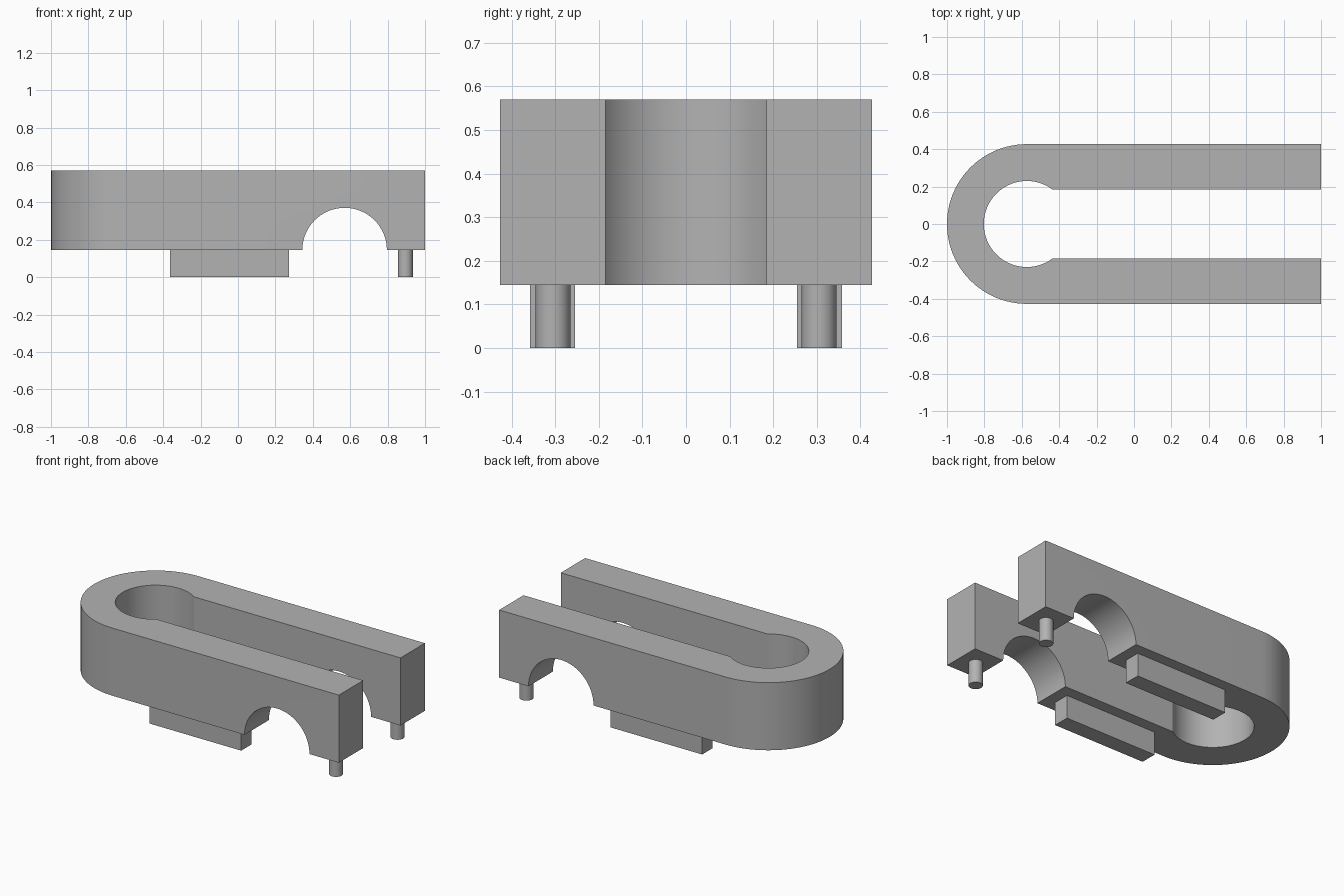
import bpy
import bmesh
from math import asin, cos, sin, pi, radians

cube = bpy.data.objects.get("Cube")
if cube:
    bpy.data.objects.remove(cube, do_unlink=True)

BOTTOM, TOP = 0.145, 0.57
END_X, OUTER_R, INNER_R, SLOT = -0.573, 0.427, 0.23, 0.185

grey = bpy.data.materials.new("plain_grey")
grey.use_nodes = True
colour = (0.45, 0.45, 0.45, 1)
grey.diffuse_color = colour
grey.node_tree.nodes["Principled BSDF"].inputs["Base Color"].default_value = colour


def make_object(name, bm):
    bmesh.ops.recalc_face_normals(bm, faces=bm.faces)
    mesh = bpy.data.meshes.new(name)
    bm.to_mesh(mesh)
    bm.free()
    mesh.materials.append(grey)
    obj = bpy.data.objects.new(name, mesh)
    bpy.context.collection.objects.link(obj)
    return obj


def prism(name, outline, z0, z1):
    """Extrude a flat outline upward."""
    bm = bmesh.new()
    face = bm.faces.new([bm.verts.new((x, y, z0)) for x, y in outline])
    raised = bmesh.ops.extrude_face_region(bm, geom=[face])["geom"]
    verts = [v for v in raised if isinstance(v, bmesh.types.BMVert)]
    bmesh.ops.translate(bm, verts=verts, vec=(0, 0, z1 - z0))
    return make_object(name, bm)


def arc(cx, cy, r, start, end, steps):
    angles = [start + (end - start) * i / steps for i in range(steps + 1)]
    return [(cx + r * cos(a), cy + r * sin(a)) for a in angles]


def smooth(obj):
    bpy.ops.object.select_all(action="DESELECT")
    obj.select_set(True)
    bpy.context.view_layer.objects.active = obj
    bpy.ops.object.shade_smooth_by_angle(angle=radians(30))


# U-shaped body: round outer end, keyhole-shaped slot
lip = asin(SLOT / INNER_R)
outline = [(1, OUTER_R)] + arc(END_X, 0, OUTER_R, pi / 2, 3 * pi / 2, 48)
outline += [(1, -OUTER_R), (1, -SLOT)]
outline += arc(END_X, 0, INNER_R, 2 * pi - lip, lip, 48) + [(1, SLOT)]
body = prism("body", outline, BOTTOM, TOP)

# Round archway cut through both arms
cutter = prism("arch_cutter", arc(0, 0, 0.226, 0, 2 * pi * 63 / 64, 63), -0.6, 0.6)
cutter.rotation_euler.x = pi / 2
cutter.location = (0.57, 0, BOTTOM)
cutter.hide_render = True
cut = body.modifiers.new("arch", "BOOLEAN")
cut.operation, cut.solver, cut.object = "DIFFERENCE", "EXACT", cutter
bpy.ops.object.select_all(action="DESELECT")
body.select_set(True)
bpy.context.view_layer.objects.active = body
bpy.ops.object.modifier_apply(modifier=cut.name)
bpy.data.objects.remove(cutter, do_unlink=True)
smooth(body)

# Long feet and round pins under each arm
for side, s in (("left", 1), ("right", -1)):
    y = -s
    rail = [(-0.363, y * 0.255), (0.273, y * 0.255), (0.273, y * 0.358), (-0.363, y * 0.358)]
    prism(side + "_foot", rail, 0, BOTTOM)
    pin = prism(side + "_pin", arc(0.895, y * 0.305, 0.04, 0, 2 * pi * 31 / 32, 31), 0, BOTTOM)
    smooth(pin)
